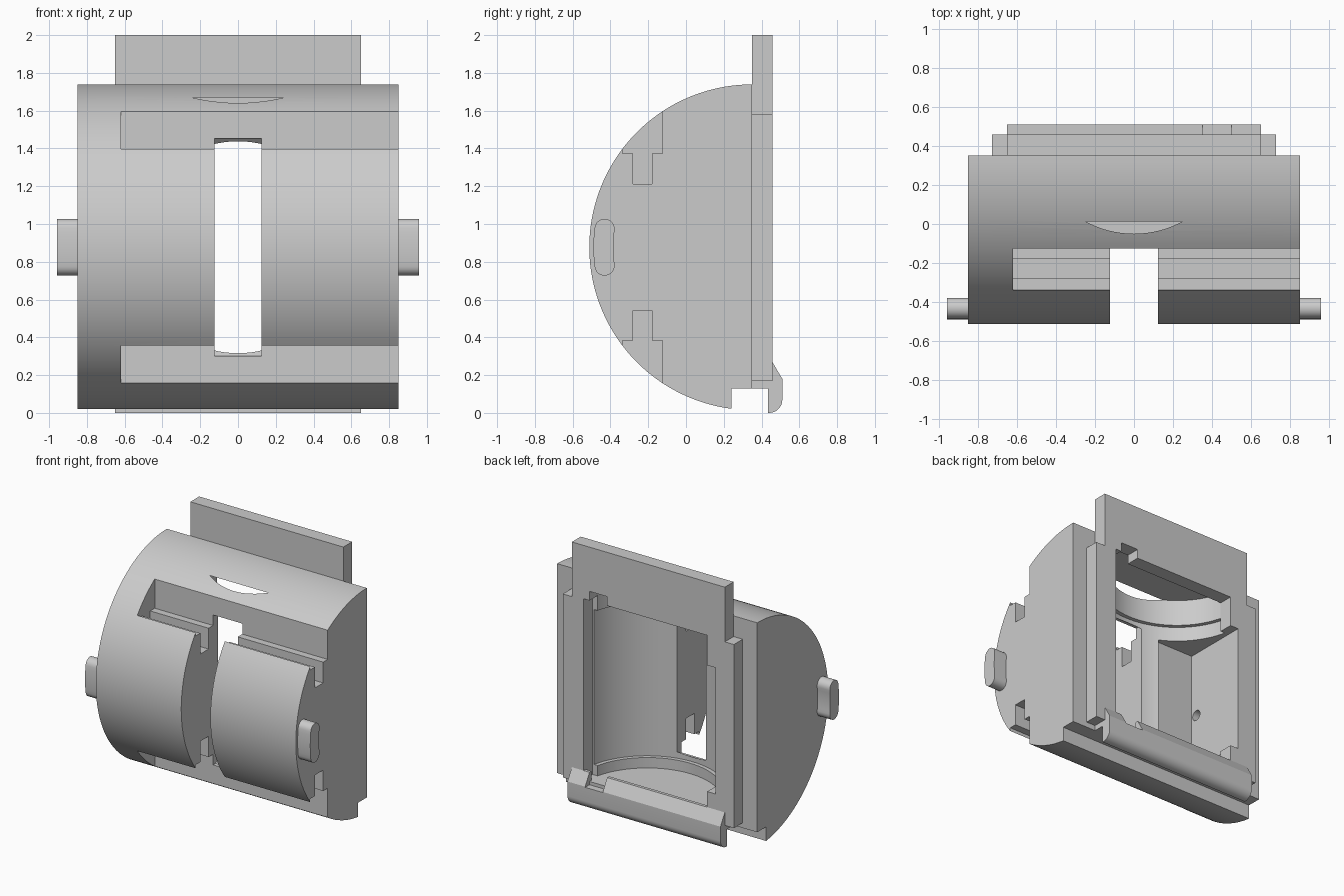
import bpy, bmesh
from math import sin, cos, pi, radians

if "Cube" in bpy.data.objects:
    bpy.data.objects.remove(bpy.data.objects["Cube"], do_unlink=True)

grey = bpy.data.materials.new("plain grey")
grey.use_nodes = True
grey.diffuse_color = (0.6, 0.6, 0.6, 1)
grey.node_tree.nodes["Principled BSDF"].inputs["Base Color"].default_value = (0.6, 0.6, 0.6, 1)

AXIS_Y, AXIS_Z, R = 0.35, 0.877, 0.862     # axis of the outer shell
BORE_Y, BORE_R, NECK_R = 0.47, 0.55, 0.52  # upright bore and its necks


def finish(name, bm):
    bmesh.ops.recalc_face_normals(bm, faces=bm.faces)
    mesh = bpy.data.meshes.new(name)
    bm.to_mesh(mesh)
    bm.free()
    mesh.materials.append(grey)
    ob = bpy.data.objects.new(name, mesh)
    bpy.context.collection.objects.link(ob)
    return ob


def prism(name, profile, x0, x1):
    """Extrude a (y, z) profile along x."""
    bm = bmesh.new()
    face = bm.faces.new([bm.verts.new((x0, y, z)) for y, z in profile])
    out = bmesh.ops.extrude_face_region(bm, geom=[face])
    verts = [v for v in out["geom"] if isinstance(v, bmesh.types.BMVert)]
    bmesh.ops.translate(bm, verts=verts, vec=(x1 - x0, 0, 0))
    return finish(name, bm)


def box(name, x0, x1, y0, y1, z0, z1):
    return prism(name, [(y0, z0), (y1, z0), (y1, z1), (y0, z1)], x0, x1)


def drum(name, radius, z0, z1):
    """Upright cylinder on the bore axis."""
    bm = bmesh.new()
    bmesh.ops.create_cone(bm, cap_ends=True, segments=96, radius1=radius,
                          radius2=radius, depth=z1 - z0)
    bmesh.ops.translate(bm, verts=bm.verts, vec=(0, BORE_Y, (z0 + z1) / 2))
    return finish(name, bm)


def boolean(ob, other, operation="DIFFERENCE"):
    mod = ob.modifiers.new("bool", "BOOLEAN")
    mod.operation, mod.object, mod.solver = operation, other, "EXACT"
    bpy.context.view_layer.objects.active = ob
    bpy.ops.object.modifier_apply(modifier=mod.name)
    bpy.data.objects.remove(other, do_unlink=True)


def smooth(ob):
    bpy.ops.object.select_all(action="DESELECT")
    ob.select_set(True)
    bpy.context.view_layer.objects.active = ob
    bpy.ops.object.shade_smooth_by_angle(angle=radians(30))


def arc(radius, a0, a1, n, cy=AXIS_Y, cz=AXIS_Z):
    """Arc points; angle 0 points forward (-y), positive is up."""
    return [(cy - radius * cos(a), cz + radius * sin(a))
            for a in (a0 + (a1 - a0) * i / n for i in range(n + 1))]


# Half-round body with a rebate along its lower back edge
profile = arc(R, pi / 2, -radians(82.8), 72) + [(0.242, 0.13), (AXIS_Y, 0.13)]
body = prism("body", profile, -0.85, 0.85)

# Upright bore with slightly narrower ends
boolean(body, drum("bore_cutter", BORE_R, 0.28, 1.47))
boolean(body, drum("neck_cutter", NECK_R, 0.2, 1.67))

# Square pocket on the right side with a small blind hole
boolean(body, box("pocket_cutter", -0.57, -0.245, -0.05, 0.5, 0.39, 1.36))
hole = prism("hole_cutter", arc(0.04, 0, 2 * pi * 15 / 16, 15, 0.0, 0.86), -0.68, -0.5)
boolean(body, hole)

# Stepped rail grooves, mirrored above and below the axis
for side in (1, -1):
    steps = [(-0.337, 0.495), (-0.28, 0.495), (-0.28, 0.335), (-0.18, 0.335),
             (-0.18, 0.495), (-0.125, 0.495), (-0.125, 0.95), (-0.337, 0.95)]
    groove = prism("groove_cutter", [(y, AXIS_Z + side * z) for y, z in steps], -0.62, 1.0)
    boolean(body, groove)

# Front window, its sill and head bevelled where it meets the bore
half = 0.576
window = [(-0.7, -half), (-0.095, -half), (-0.035, 0.06 - half),
          (-0.035, half - 0.06), (-0.095, half), (-0.7, half)]
boolean(body, prism("window_cutter", [(y, AXIS_Z + z) for y, z in window], -0.124, 0.124))
smooth(body)

# Back plate: tall tongue with wider flanges, opened to the bore
plate = box("back_plate", -0.65, 0.65, 0.35, 0.457, 0.13, 2.0)
boolean(plate, box("flange", -0.727, 0.727, 0.35, 0.457, 0.17, 1.58), "UNION")
boolean(plate, box("opening_cutter", -0.5, 0.55, 0.2, 0.6, 0.2, 1.59))
boolean(plate, box("pocket_opening_cutter", -0.57, 0, 0.2, 0.6, 0.39, 1.36))
boolean(plate, box("key_cutter", 0.35, 0.5, 0.2, 0.6, 1.5, 1.66))
smooth(plate)

# Hooked lip along the bottom, with a key notch
rounded = arc(0.07, -pi / 2, -pi, 8, 0.44, 0.07)
lip = prism("bottom_lip", [(0.433, 0.0)] + rounded + [(0.51, 0.18), (0.457, 0.27), (0.433, 0.27)],
            -0.65, 0.65)
boolean(lip, box("lip_notch_cutter", 0.35, 0.5, 0.38, 0.6, 0.175, 0.4))
smooth(lip)

# Curved side lugs
bend, mid, cap = 0.124, 0.787, 0.053
tip = (AXIS_Y - mid * cos(bend), mid * sin(bend))
bean = arc(mid + cap, -bend, bend, 8)
bean += arc(cap, bend, bend + pi, 12, tip[0], AXIS_Z + tip[1])[1:-1]
bean += arc(mid - cap, bend, -bend, 8)
bean += arc(cap, pi - bend, 2 * pi - bend, 12, tip[0], AXIS_Z - tip[1])[1:-1]
for name, x0, x1 in (("left_lug", 0.84, 0.957), ("right_lug", -0.957, -0.84)):
    smooth(prism(name, bean, x0, x1))
